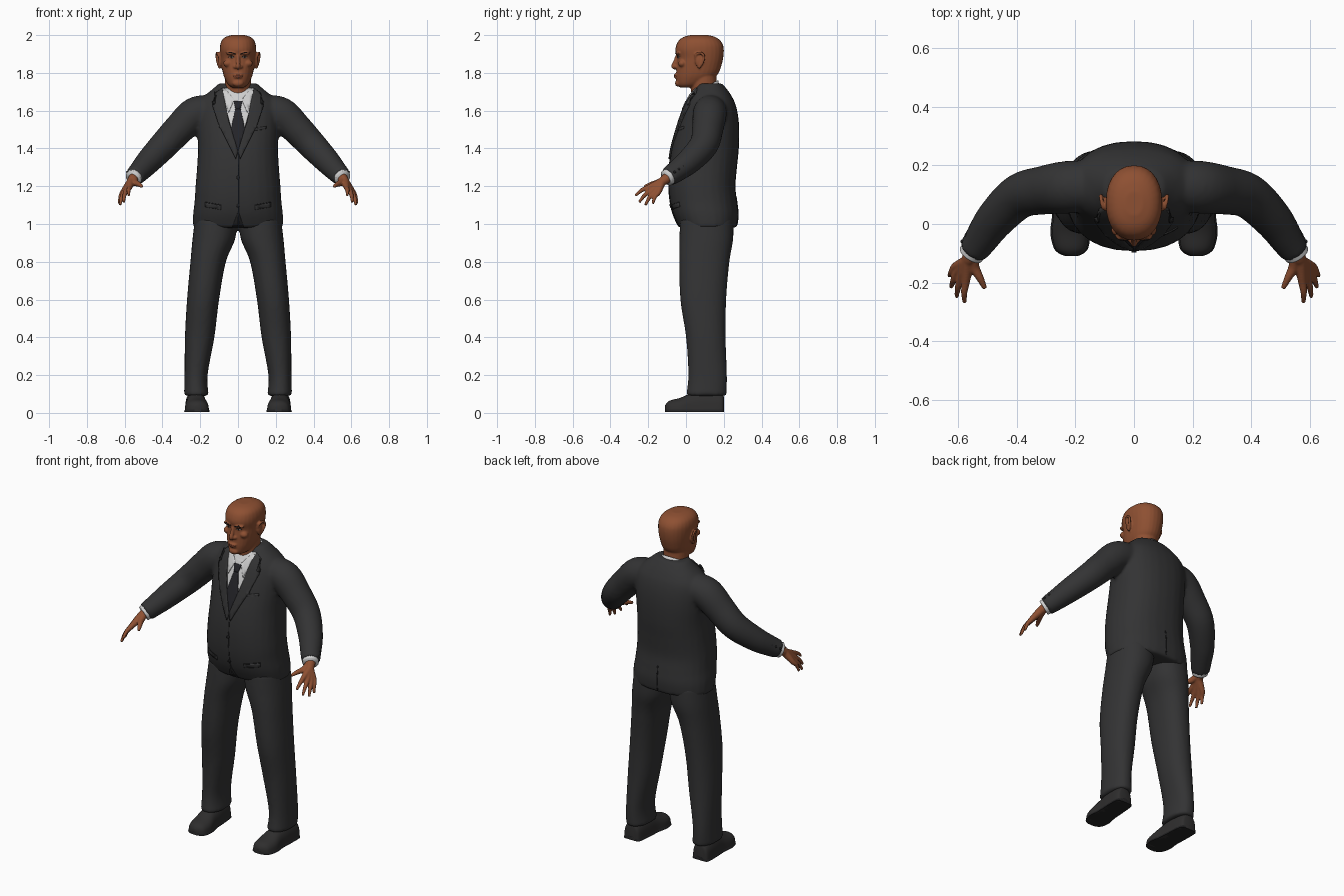
import bpy, bmesh, math
from mathutils import Vector, Matrix
from mathutils.bvhtree import BVHTree

if "Cube" in bpy.data.objects:
    bpy.data.objects.remove(bpy.data.objects["Cube"])


def material(name, r, g, b):
    m = bpy.data.materials.new(name)
    m.use_nodes = True
    m.diffuse_color = (r, g, b, 1)
    m.node_tree.nodes["Principled BSDF"].inputs["Base Color"].default_value = (r, g, b, 1)
    return m


SUIT = material("charcoal cloth", .033, .033, .034)
SEAM = material("dark seam", .016, .016, .017)
SHIRT = material("white shirt", .62, .62, .62)
TIE = material("black tie", .018, .018, .022)
SKIN = material("brown skin", .27, .08, .032)
LIPS = material("dark lips", .17, .045, .022)
BROW = material("black brow", .02, .012, .01)
EYE = material("eye white", .45, .38, .33)
SHOE = material("shoe leather", .028, .027, .027)


def smooth_rows(rows, k=5):
    """Catmull-Rom through tuples of numbers."""
    out = []
    for i in range(len(rows) - 1):
        a, b, c, d = (rows[max(0, min(len(rows) - 1, i + j))] for j in (-1, 0, 1, 2))
        for s in range(k):
            t = s / k
            out.append([q + .5 * t * (r - p + t * (2*p - 5*q + 4*r - e + t * (3*(q - r) + e - p)))
                        for p, q, r, e in zip(a, b, c, d)])
    return out + [list(rows[-1])]


def loft(bm, rings, n=28, power=2.0):
    """Skin superellipse rings given as centre and two half-axes."""
    def f(v):
        return math.copysign(abs(v) ** (2 / power), v)
    loops = []
    for c, u, v in rings:
        angles = [2 * math.pi * i / n for i in range(n)]
        loops.append([bm.verts.new(c + u * f(math.cos(a)) + v * f(math.sin(a))) for a in angles])
    for a, b in zip(loops, loops[1:]):
        for i in range(n):
            bm.faces.new((a[i], a[(i + 1) % n], b[(i + 1) % n], b[i]))
    bm.faces.new(loops[0][::-1])
    bm.faces.new(loops[-1])


def stack(bm, rows, power=2.2):
    """Horizontal slices: height, centre x, half width, front y, back y."""
    loft(bm, [(Vector((x, (f + b) / 2, z)), Vector((w, 0, 0)), Vector((0, (b - f) / 2, 0)))
              for z, x, w, f, b in smooth_rows(rows)], power=power)


def tube(bm, rows, side=1, n=16):
    """Round limb through points with radii."""
    rows = [(r[0] * side, *r[1:]) for r in smooth_rows(rows)]
    rings = []
    for i, r in enumerate(rows):
        a, b = rows[max(0, i - 1)], rows[min(len(rows) - 1, i + 1)]
        t = (Vector(b[:3]) - Vector(a[:3])).normalized()
        u = t.cross(Vector((0, 1, .2))).normalized()
        rings.append((Vector(r[:3]), u * r[3], t.cross(u) * r[3]))
    loft(bm, rings, n)


def blob(bm, at, size, side=1):
    at = (at[0] * side, at[1], at[2])
    bmesh.ops.create_uvsphere(bm, u_segments=16, v_segments=10, radius=1,
                              matrix=Matrix.LocRotScale(at, None, size))


def finish(bm, name, mat, voxel=0, relax=3):
    bmesh.ops.recalc_face_normals(bm, faces=bm.faces)
    me = bpy.data.meshes.new(name)
    bm.to_mesh(me)
    bm.free()
    me.materials.append(mat)
    me.shade_smooth()
    ob = bpy.data.objects.new(name, me)
    bpy.context.collection.objects.link(ob)
    if voxel:
        m = ob.modifiers.new("Merge", 'REMESH')
        m.mode, m.voxel_size, m.use_smooth_shade = 'VOXEL', voxel, True
        m = ob.modifiers.new("Relax", 'SMOOTH')
        m.iterations = relax
    return ob


def surface(ob):
    return BVHTree.FromObject(ob, bpy.context.evaluated_depsgraph_get())


def plate(name, outline, mat, tree, lift=.004, side=1, back=False, step=.02):
    """Thin panel with an x-z outline laid on a surface."""
    bm = bmesh.new()
    bm.faces.new([bm.verts.new((x * side, 0, z)) for x, z in outline])
    bmesh.ops.triangulate(bm, faces=bm.faces[:])
    for axis in (0, 2):
        vals = [v.co[axis] for v in bm.verts]
        no = Vector((axis == 0, 0, axis == 2))
        for i in range(math.ceil(min(vals) / step), math.ceil(max(vals) / step)):
            bmesh.ops.bisect_plane(bm, geom=bm.verts[:] + bm.edges[:] + bm.faces[:],
                                   plane_co=no * (i * step), plane_no=no)
    d = -1 if back else 1
    for v in bm.verts:
        hit = tree.ray_cast(Vector((v.co.x, -d, v.co.z)), Vector((0, d, 0)))[0]
        v.co.y = (hit.y if hit else .1) - d * lift
    ob = finish(bm, name, mat)
    if ob.data.polygons[0].normal.y * d > 0:
        ob.data.flip_normals()
    m = ob.modifiers.new("Thickness", 'SOLIDIFY')
    m.thickness = lift + .002


# Jacket: body and sleeves merged into one cloth surface
bm = bmesh.new()
stack(bm, [(.98, 0, .238, -.035, .27), (1.05, 0, .238, -.068, .277), (1.12, 0, .23, -.085, .27),
           (1.2, 0, .225, -.092, .262), (1.3, 0, .217, -.09, .27), (1.4, 0, .212, -.076, .28),
           (1.5, 0, .215, -.05, .282), (1.58, 0, .215, -.024, .275), (1.64, 0, .205, 0, .26),
           (1.68, 0, .175, .02, .24), (1.71, 0, .14, .04, .22), (1.745, 0, .10, .065, .19)], 2.3)
for s in (1, -1):
    tube(bm, [(.15, .13, 1.60, .085), (.23, .125, 1.58, .09), (.31, .115, 1.505, .083),
              (.39, .095, 1.42, .077), (.47, .02, 1.335, .068), (.52, -.05, 1.28, .058),
              (.55, -.093, 1.25, .052)], s, 24)
jacket = finish(bm, "jacket", SUIT, .011, 4)

# Trousers
bm = bmesh.new()
for s in (1, -1):
    stack(bm, [(z, x * s, w, f, b) for z, x, w, f, b in (
        (.09, .22, .066, 0, .215), (.2, .222, .061, .012, .217), (.4, .203, .078, 0, .21),
        (.6, .185, .085, -.03, .213), (.8, .158, .094, -.035, .23), (.92, .128, .113, -.035, .25),
        (1.03, .115, .113, -.03, .25))])
finish(bm, "trousers", SUIT, .011, 3)

# Shoes with soles
for s, side in ((1, "left"), (-1, "right")):
    upper, sole = bmesh.new(), bmesh.new()
    for y, w, h in smooth_rows([(.2, .03, .08), (.185, .05, .1), (.1, .055, .115), (.03, .056, .1),
                                (-.03, .064, .075), (-.08, .056, .062), (-.1, .04, .05),
                                (-.11, .018, .036)]):
        for part, top, grow in ((upper, h, 1), (sole, .024, 1.06)):
            part.verts.ensure_lookup_table()
            ring = [part.verts.new((s * (.219 + .05 * y) + w * grow * math.cos(a), y,
                                    .005 + max(0, top * math.sin(a) ** .6)))
                    for a in [math.pi * i / 12 for i in range(12)] + [math.pi]
                    for a in [min(a, math.pi - 1e-9)]]
            if len(part.verts) > 13:
                part.verts.ensure_lookup_table()
                old = part.verts[-26:-13]
                for i in range(13):
                    j = (i + 1) % 13
                    part.faces.new((old[i], old[j], ring[j], ring[i]))
            else:
                part.faces.new(ring)
    for part, name, mat in ((upper, "shoe", SHOE), (sole, "sole", SEAM)):
        part.verts.ensure_lookup_table()
        part.faces.new(part.verts[-13:])
        finish(part, f"{side}_{name}", mat)
        bpy.ops.object.select_all(action='DESELECT')
        ob = bpy.data.objects[f"{side}_{name}"]
        ob.select_set(True)
        bpy.context.view_layer.objects.active = ob
        bpy.ops.object.shade_smooth_by_angle(angle=.9)

# Hands, cuffs and sleeve buttons
for s, side in ((1, "left"), (-1, "right")):
    bm = bmesh.new()
    for knuckle, tip in (((.574, -.195, 1.195), (.578, -.268, 1.15)),
                         ((.590, -.182, 1.180), (.605, -.248, 1.115)),
                         ((.602, -.165, 1.170), (.624, -.215, 1.10)),
                         ((.608, -.145, 1.170), (.630, -.176, 1.108))):
        mid = [(a + b) / 2 + c for a, b, c in zip(knuckle, tip, (.003, -.003, .006))]
        tube(bm, [(.55, -.09, 1.25, .026), (.566, -.125, 1.225, .023), (*knuckle, .015),
                  (*mid, .011), (*tip, .007)], s)
    tube(bm, [(.55, -.1, 1.245, .02), (.545, -.145, 1.22, .018), (.525, -.185, 1.21, .013),
              (.508, -.22, 1.198, .008)], s)
    finish(bm, side + "_hand", SKIN, .0045, 2)
    bm = bmesh.new()
    tube(bm, [(.54, -.08, 1.258, .045), (.556, -.104, 1.243, .044)], s, 24)
    finish(bm, side + "_shirt_cuff", SHIRT)
    bm = bmesh.new()
    for i in range(3):
        blob(bm, (.585 - .014 * i, -.06 + .022 * i, 1.275 + .016 * i), (.007, .007, .007), s)
    finish(bm, side + "_sleeve_buttons", SEAM)

# Head: skull, neck and features merged
bm = bmesh.new()
stack(bm, [(1.722, 0, .03, -.03, .05), (1.738, 0, .052, -.046, .09), (1.77, 0, .07, -.052, .145),
           (1.8, 0, .08, -.052, .173), (1.84, 0, .087, -.05, .188), (1.88, 0, .092, -.047, .197),
           (1.92, 0, .096, -.056, .2), (1.95, 0, .094, -.05, .195), (1.975, 0, .084, -.035, .178),
           (1.992, 0, .062, -.008, .15), (2.001, 0, .03, .03, .11)])
tube(bm, [(0, .105, 1.62, .075), (0, .095, 1.72, .07), (0, .09, 1.8, .07)], 1, 24)
tube(bm, [(0, -.045, 1.895, .009), (0, -.056, 1.86, .011), (0, -.066, 1.835, .012), (0, -.056, 1.825, .01)])
blob(bm, (0, -.042, 1.745), (.03, .016, .018))
for z, w in ((1.79, .026), (1.778, .023)):
    blob(bm, (0, -.05, z), (w, .014, .007))
for s in (1, -1):
    blob(bm, (.015, -.05, 1.832), (.011, .012, .009), s)
    blob(bm, (.034, -.041, 1.904), (.032, .017, .009), s)
    blob(bm, (.052, -.02, 1.85), (.026, .022, .02), s)
    blob(bm, (.096, .07, 1.865), (.011, .022, .038), s)
    tube(bm, [(.096, .052, 1.875, .006), (.105, .055, 1.9, .007), (.111, .08, 1.905, .007),
              (.113, .096, 1.885, .007), (.106, .085, 1.85, .007), (.096, .066, 1.825, .007)], s)
head = finish(bm, "head", SKIN, .005, 2)

# Shirt collar leaning forward around the neck
bm = bmesh.new()
loft(bm, [(Vector((0, y, z)), Vector((w, 0, 0)), Vector((0, d, .045)))
          for y, z, w, d in ((.095, 1.66, .1, .095), (.09, 1.695, .09, .085), (.09, 1.717, .08, .08))])
finish(bm, "shirt_collar", SHIRT)

# Shirt front, tie, lapels and jacket details
cloth = surface(jacket)
plate("shirt_front", [(-.085, 1.72), (-.055, 1.58), (0, 1.39), (.055, 1.58), (.085, 1.72)], SHIRT, cloth, .003)
plate("tie_blade", [(-.012, 1.62), (-.038, 1.5), (0, 1.385), (.038, 1.5), (.012, 1.62)], TIE, cloth, .007)
plate("tie_knot", [(-.024, 1.652), (-.013, 1.61), (.013, 1.61), (.024, 1.652)], TIE, cloth, .009)
plate("front_edge", [(0, .99), (.004, .99), (.004, 1.37), (0, 1.37)], SEAM, cloth, .002)
plate("front_hem_gap", [(-.03, .985), (.03, .985), (.002, 1.07)], SEAM, cloth, .002)
plate("back_vent", [(-.003, .99), (.003, .99), (.003, 1.14), (-.003, 1.14)], SEAM, cloth, .002, back=True)
plate("breast_pocket", [(.09, 1.495), (.15, 1.505), (.15, 1.518), (.09, 1.508)], SUIT, cloth, .004)
for s, side in ((1, "left"), (-1, "right")):
    plate(side + "_collar_point", [(.02, 1.66), (.05, 1.59), (.085, 1.70), (.07, 1.72)], SHIRT, cloth, .008, s)
    plate(side + "_lapel", [(.084, 1.722), (.12, 1.695), (.118, 1.64), (.136, 1.625), (.1, 1.52),
                            (.012, 1.345), (0, 1.385), (.05, 1.55)], SUIT, cloth, .0085, s)
    plate(side + "_pocket_flap", [(.09, 1.075), (.175, 1.09), (.175, 1.113), (.09, 1.098)], SUIT, cloth, .005, s)
    plate(side + "_pocket_seam", [(.09, 1.098), (.175, 1.113), (.175, 1.117), (.09, 1.102)], SEAM, cloth, .003, s)
for z in (1.247, 1.097):
    disc = [(.009 * math.cos(a), z + .009 * math.sin(a)) for a in [math.pi * i / 6 for i in range(12)]]
    plate("jacket_button", disc, SEAM, cloth, .006)

# Painted face
face = surface(head)
plate("mouth", [(-.024, 1.782), (0, 1.774), (.024, 1.782), (.01, 1.791), (-.01, 1.791)], LIPS, face, .001, step=.006)
for s, side in ((1, "left"), (-1, "right")):
    plate(side + "_eye", [(.02, 1.882), (.036, 1.878), (.05, 1.884), (.036, 1.889)], EYE, face, .0015, s, step=.006)
    plate(side + "_iris", [(.031, 1.879), (.039, 1.879), (.039, 1.889), (.031, 1.889)], BROW, face, .0025, s)
    plate(side + "_lash", [(.017, 1.883), (.036, 1.888), (.054, 1.884), (.036, 1.892)], BROW, face, .002, s, step=.006)
    plate(side + "_brow", [(.012, 1.897), (.04, 1.906), (.062, 1.904), (.04, 1.912), (.013, 1.903)],
          BROW, face, .0012, s, step=.006)
